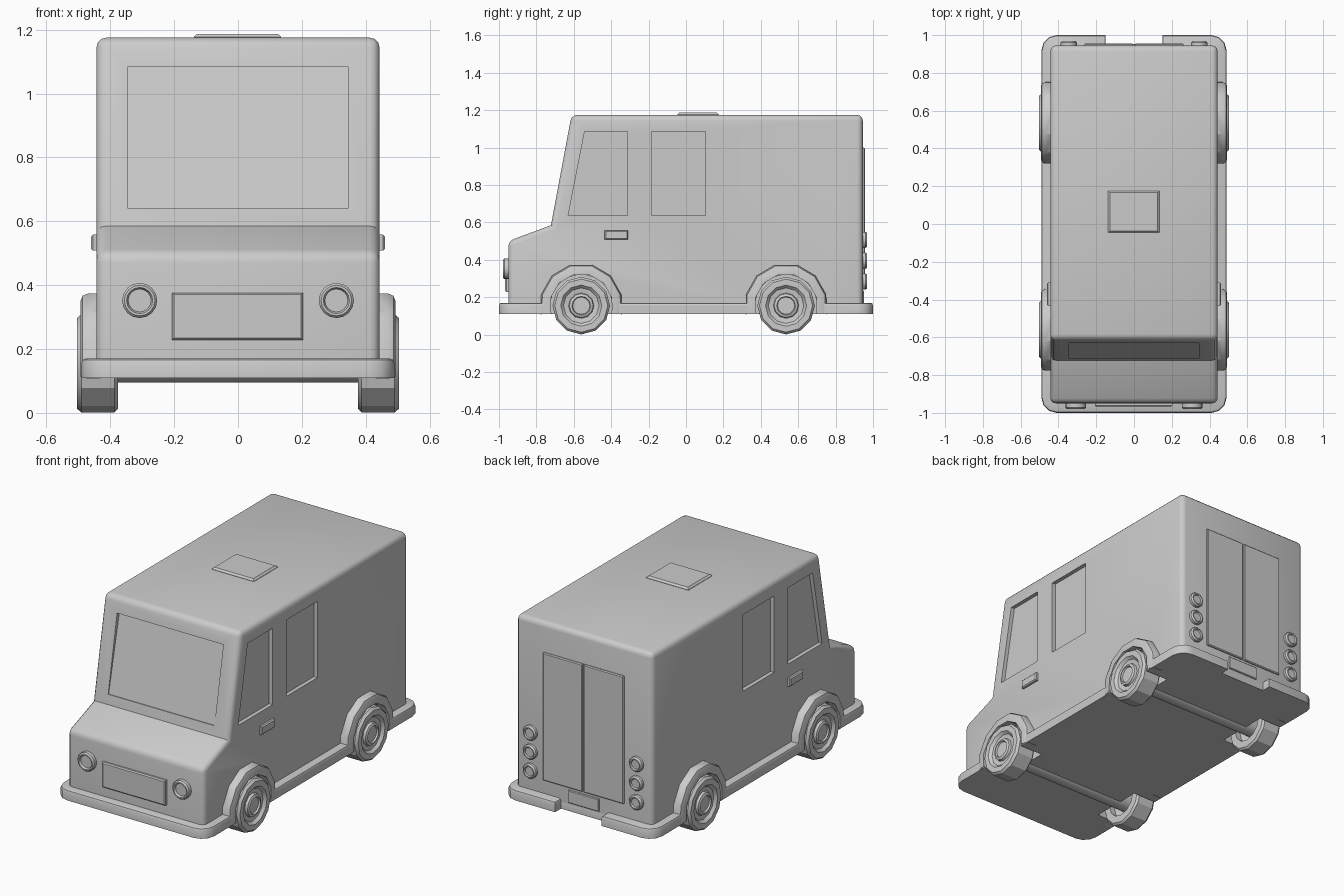
import bpy, bmesh, math
from mathutils import Vector

if "Cube" in bpy.data.objects:
    bpy.data.objects.remove(bpy.data.objects["Cube"])


def finish(name, bm):
    bmesh.ops.recalc_face_normals(bm, faces=bm.faces)
    me = bpy.data.meshes.new(name)
    bm.to_mesh(me)
    bm.free()
    ob = bpy.data.objects.new(name, me)
    bpy.context.collection.objects.link(ob)
    return ob


def activate(ob):
    bpy.ops.object.select_all(action='DESELECT')
    ob.select_set(True)
    bpy.context.view_layer.objects.active = ob


def bevel(bm, test, width, segs=1):
    edges = [e for e in bm.edges if test(e.verts[0].co, e.verts[1].co)]
    bmesh.ops.bevel(bm, geom=edges, offset=width, segments=segs, profile=0.5,
                    affect='EDGES', clamp_overlap=True)


def prism_bm(pts, axis, a, b):
    """Extrude a 2D outline along x (points are y,z) or z (points are x,y)."""
    bm = bmesh.new()
    put = (lambda p, t: (t, p[0], p[1])) if axis == 'x' else (lambda p, t: (p[0], p[1], t))
    lo = [bm.verts.new(put(p, a)) for p in pts]
    hi = [bm.verts.new(put(p, b)) for p in pts]
    bm.faces.new(lo)
    bm.faces.new(hi)
    n = len(pts)
    for i in range(n):
        bm.faces.new((lo[i], lo[(i + 1) % n], hi[(i + 1) % n], hi[i]))
    bmesh.ops.recalc_face_normals(bm, faces=bm.faces)
    return bm


def box(name, x, y, z, test=None, width=0.006):
    bm = prism_bm([(x[0], y[0]), (x[1], y[0]), (x[1], y[1]), (x[0], y[1])], 'z', *z)
    if test:
        bevel(bm, test, width)
    return finish(name, bm)


def lathe(name, profile, n, axis, centre):
    """Spin (radius, distance) pairs about a direction from a centre."""
    axis = Vector(axis)
    up = Vector((0, 0, 1))
    side = axis.cross(up)
    c = Vector(centre)
    bm = bmesh.new()
    rings = []
    for r, d in profile:
        rings.append([bm.verts.new(c + axis * d + r * (up * math.cos(2 * math.pi * i / n)
                      + side * math.sin(2 * math.pi * i / n))) for i in range(n)])
    for p, q in zip(rings, rings[1:]):
        for i in range(n):
            bm.faces.new((p[i], p[(i + 1) % n], q[(i + 1) % n], q[i]))
    bm.faces.new(rings[0])
    bm.faces.new(rings[-1])
    return finish(name, bm)


def cut(ob, cutter):
    m = ob.modifiers.new("cut", 'BOOLEAN')
    m.operation = 'DIFFERENCE'
    m.solver = 'EXACT'
    m.object = cutter
    activate(ob)
    bpy.ops.object.modifier_apply(modifier=m.name)


def remove(ob):
    bpy.data.objects.remove(ob, do_unlink=True)


WHEELS_Y = (-0.56, 0.535)
AXLE_Z = 0.155

# Van body
outline = [(-0.95, 0.15), (-0.95, 0.5), (-0.722, 0.585), (-0.612, 1.175), (0.945, 1.175), (0.945, 0.15)]
bm = prism_bm(outline, 'x', -0.443, 0.443)


def body_edge(p, q):
    low = p.z < 0.2 and q.z < 0.2
    crease = all(abs(v.z - 0.585) < 0.001 for v in (p, q))
    return not low and not crease


bevel(bm, body_edge, 0.03, 3)
body = finish("van_body", bm)

# Chassis plate with bumpers and rear notch
plan = [(-0.49, -1), (0.49, -1), (0.49, 1), (0.15, 1), (0.15, 0.945),
        (-0.15, 0.945), (-0.15, 1), (-0.49, 1)]
bm = prism_bm(plan, 'z', 0.11, 0.17)
bevel(bm, lambda p, q: abs(p.x) > 0.48 and abs(p.z - q.z) > 0.05, 0.08, 3)
bevel(bm, lambda p, q: p.z > 0.16 and q.z > 0.16, 0.014, 2)
chassis = finish("chassis_and_bumpers", bm)

# Wheel wells
for y in WHEELS_Y:
    for s in (-1, 1):
        c = lathe("well_cutter", [(0.17, 0.34), (0.17, 0.6)], 12, (s, 0, 0), (0, y, AXLE_Z))
        cut(body, c)
        cut(chassis, c)
        remove(c)

# Window recesses
front_window = [(-0.63, 0.637), (-0.312, 0.637), (-0.312, 1.085), (-0.542, 1.085)]
rear_window = [(-0.185, 0.637), (0.104, 0.637), (0.104, 1.085), (-0.185, 1.085)]
for s in (-1, 1):
    for pts in (front_window, rear_window):
        c = finish("window_cutter", prism_bm(pts, 'x', s * 0.42, s * 0.5))
        cut(body, c)
        remove(c)
screen = [(-0.8, 0.64), (-0.707, 0.64), (-0.607, 1.085), (-0.8, 1.085)]
c = finish("windscreen_cutter", prism_bm(screen, 'x', -0.345, 0.345))
cut(body, c)
remove(c)

# Wheels, axles and wheel arches
tyre = [(0.05, 0.42), (0.1, 0.41), (0.1, 0.376), (0.143, 0.376), (0.154, 0.387), (0.154, 0.49),
        (0.142, 0.504), (0.11, 0.504), (0.095, 0.488), (0.068, 0.484),
        (0.064, 0.498), (0.05, 0.504), (0.046, 0.494)]
for y, end in zip(WHEELS_Y, ("front", "rear")):
    lathe(end + "_axle", [(0.06, -0.43), (0.06, 0.43)], 12, (1, 0, 0), (0, y, AXLE_Z))
    for s, side in ((-1, "left"), (1, "right")):
        lathe(f"{end}_{side}_wheel", tyre, 12, (s, 0, 0), (0, y, AXLE_Z))
        angles = [math.radians(-12)] + [math.radians(a) for a in range(15, 180, 30)] + [math.radians(192)]
        arc = [(y + 0.222 * math.cos(a), AXLE_Z + 0.226 * math.sin(a)) for a in angles]
        arc += [(y + 0.168 * math.cos(a), AXLE_Z + 0.17 * math.sin(a)) for a in reversed(angles)]
        bm = prism_bm(arc, 'x', s * 0.43, s * 0.493)
        bevel(bm, lambda p, q: min(abs(p.x), abs(q.x)) > 0.48 and all(
            math.hypot(v.y - y, v.z - AXLE_Z) > 0.2 for v in (p, q)), 0.022, 2)
        finish(f"{end}_{side}_wheel_arch", bm)

# Head and tail lights
for s, side in ((-1, "left"), (1, "right")):
    lathe(side + "_headlight", [(0.055, 0), (0.055, 0.024), (0.048, 0.032), (0.041, 0.032),
                                (0.036, 0.02)], 16, (0, -1, 0), (s * 0.308, -0.947, 0.352))
    for i, z in enumerate((0.283, 0.395, 0.507)):
        lathe(f"{side}_tail_light_{i + 1}", [(0.043, 0), (0.043, 0.017), (0.036, 0.026), (0.03, 0.026),
                                             (0.026, 0.018)], 16, (0, 1, 0), (s * 0.345, 0.943, z))
    # Door handle
    xs = sorted((s * 0.43, s * 0.46))
    box(side + "_door_handle", xs, (-0.435, -0.31), (0.508, 0.558),
        lambda p, q: min(abs(p.x), abs(q.x)) > 0.45)
    # Rear door leaf
    xs = sorted((s * 0.005, s * 0.262))
    box(side + "_rear_door", xs, (0.93, 0.956), (0.25, 1.0),
        lambda p, q: min(p.y, q.y) > 0.95, 0.005)

# Grille, rear plate and roof hatch
box("grille", (-0.207, 0.203), (-0.967, -0.93), (0.228, 0.376), lambda p, q: max(p.y, q.y) < -0.96)
box("rear_plate", (-0.1, 0.1), (0.93, 0.953), (0.16, 0.235), lambda p, q: min(p.y, q.y) > 0.95, 0.004)
box("roof_hatch", (-0.138, 0.135), (-0.046, 0.176), (1.16, 1.187),
    lambda p, q: min(p.z, q.z) > 1.18, 0.01)

# Soft shading with sharp edges kept
for ob in list(bpy.context.scene.objects):
    activate(ob)
    bpy.ops.object.shade_smooth_by_angle(angle=math.radians(29 if "wheel" in ob.name else 35))
